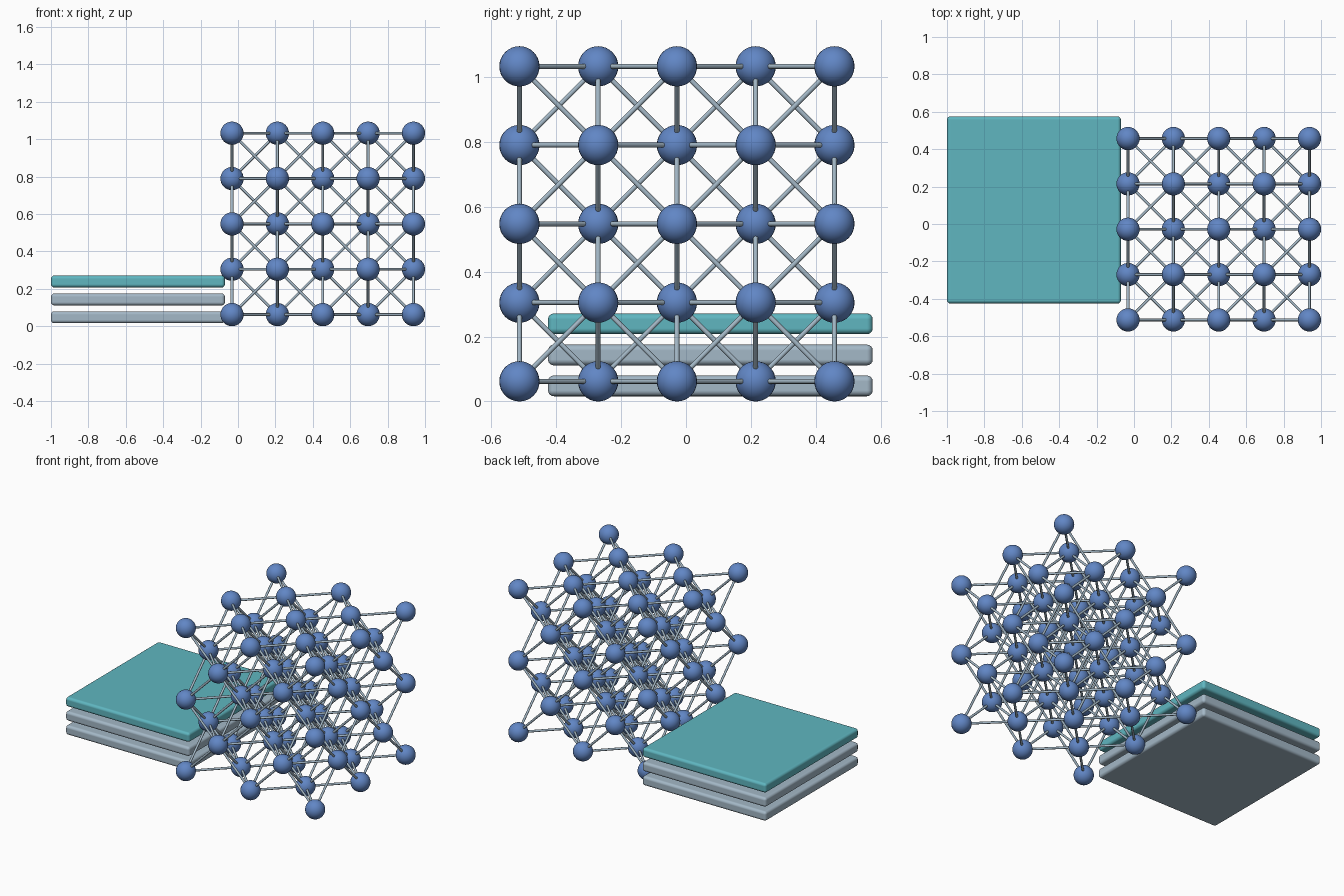
import bpy
import bmesh
from itertools import product, combinations
from mathutils import Matrix, Vector

default_cube = bpy.data.objects.get("Cube")
if default_cube:
    bpy.data.objects.remove(default_cube, do_unlink=True)

STEP = 0.2425
ORIGIN = Vector((-0.032, -0.513, 0.062))
BALL_RADIUS = 0.062
ROD_RADIUS = 0.0075


def make_material(name, rgb):
    mat = bpy.data.materials.new(name)
    mat.use_nodes = True
    color = (*rgb, 1)
    mat.diffuse_color = color
    mat.node_tree.nodes["Principled BSDF"].inputs["Base Color"].default_value = color
    return mat


def make_object(name, bm, mat):
    mesh = bpy.data.meshes.new(name)
    for face in bm.faces:
        face.smooth = True
    bm.to_mesh(mesh)
    bm.free()
    mesh.materials.append(mat)
    obj = bpy.data.objects.new(name, mesh)
    bpy.context.collection.objects.link(obj)
    return obj


blue = make_material("ball blue", (0.12, 0.24, 0.56))
teal = make_material("plate teal", (0.115, 0.47, 0.53))
grey = make_material("pale blue grey", (0.37, 0.48, 0.57))

# Face-centred cubic sites: every grid point whose indices sum to an even number
sites = [Vector(p) for p in product(range(5), repeat=3) if sum(p) % 2 == 0]

# Balls at the sites
bm = bmesh.new()
for site in sites:
    bmesh.ops.create_uvsphere(bm, u_segments=28, v_segments=16, radius=BALL_RADIUS,
                              matrix=Matrix.Translation(ORIGIN + site * STEP))
make_object("lattice_balls", bm, blue)

# Rods between nearest neighbours, running diagonally across the grid
bm = bmesh.new()
for a, b in combinations(sites, 2):
    span = b - a
    if span.length < 1.5:
        turn = span.to_track_quat("Z", "Y").to_matrix().to_4x4()
        middle = Matrix.Translation(ORIGIN + (a + b) * STEP / 2)
        bmesh.ops.create_cone(bm, cap_ends=False, segments=12,
                              radius1=ROD_RADIUS, radius2=ROD_RADIUS,
                              depth=span.length * STEP, matrix=middle @ turn)
make_object("lattice_rods", bm, grey)


# Stack of three rounded plates beside the lattice
def make_plate(name, z, mat):
    bm = bmesh.new()
    bmesh.ops.create_cube(bm, size=1, matrix=Matrix.Translation((-0.535, 0.075, z))
                          @ Matrix.Diagonal((0.93, 1.0, 0.064, 1)))
    plate = make_object(name, bm, mat)
    bevel = plate.modifiers.new("rounded edges", "BEVEL")
    bevel.width = 0.018
    bevel.segments = 4
    bevel.harden_normals = True


for name, z, mat in (("lower_plate", 0.048, grey),
                     ("middle_plate", 0.143, grey),
                     ("upper_plate", 0.239, teal)):
    make_plate(name, z, mat)
